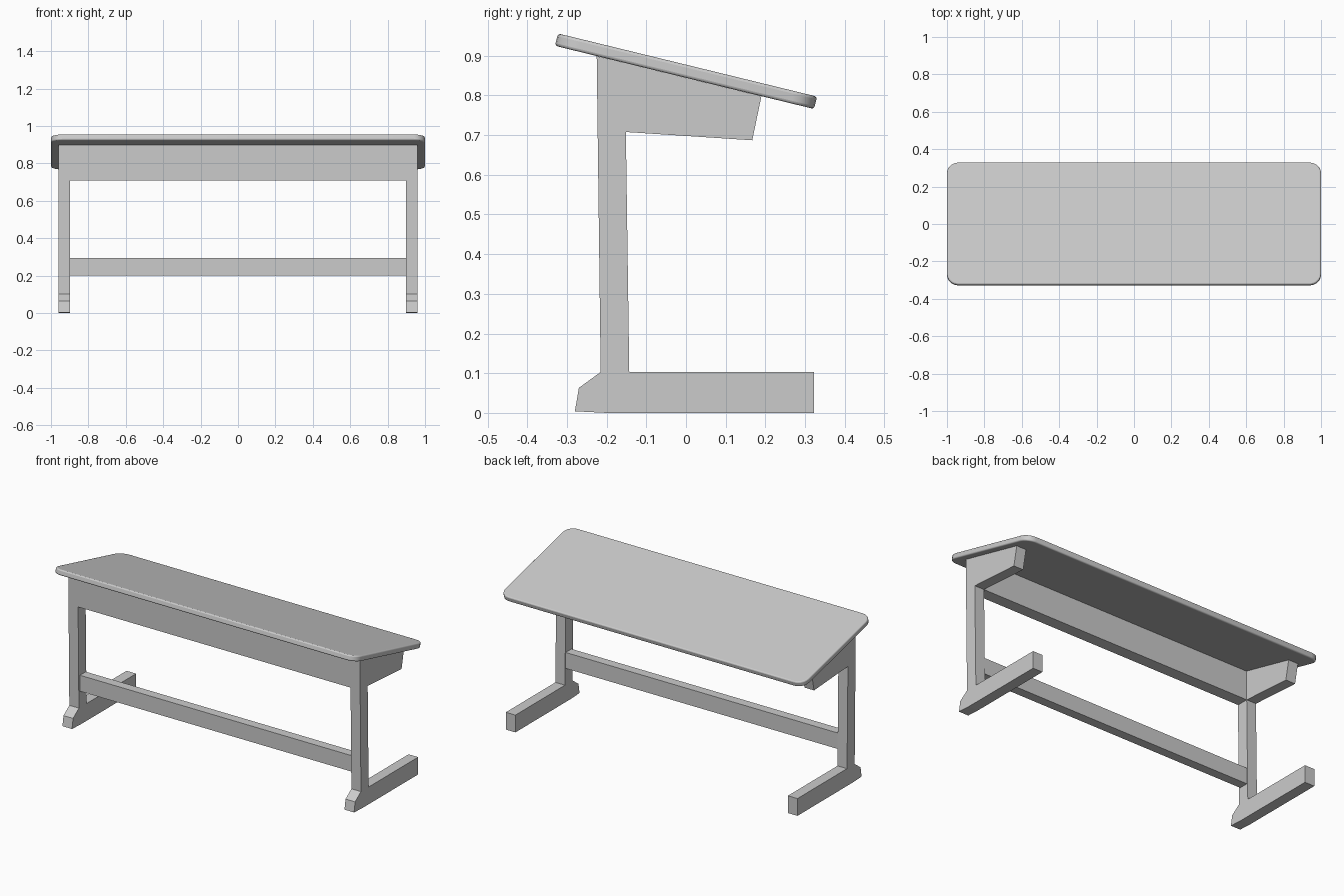
import bpy, bmesh
from math import radians, sin, cos, pi

if "Cube" in bpy.data.objects:
    bpy.data.objects.remove(bpy.data.objects["Cube"])


def extrude(name, profile, x0, x1):
    """Extrude a (y, z) profile along x between x0 and x1."""
    bm = bmesh.new()
    face = bm.faces.new([bm.verts.new((x0, y, z)) for y, z in profile])
    res = bmesh.ops.extrude_face_region(bm, geom=[face])
    verts = [g for g in res["geom"] if isinstance(g, bmesh.types.BMVert)]
    bmesh.ops.translate(bm, verts=verts, vec=(x1 - x0, 0, 0))
    bmesh.ops.recalc_face_normals(bm, faces=bm.faces)
    me = bpy.data.meshes.new(name)
    bm.to_mesh(me)
    bm.free()
    ob = bpy.data.objects.new(name, me)
    bpy.context.collection.objects.link(ob)
    return ob


# Side frames: foot, leg and top bracket, on both sides
foot = [(-0.28, 0.004), (-0.27, 0.063), (-0.215, 0.103), (0.323, 0.103), (0.323, 0.0), (-0.2, 0.0)]
leg = [(-0.215, 0.103), (-0.225, 0.899), (-0.154, 0.882), (-0.143, 0.103)]
bracket = [(-0.154, 0.708), (-0.154, 0.882), (0.19, 0.798), (0.167, 0.687)]
for side, label in ((-1, "left"), (1, "right")):
    for part, profile in (("foot", foot), ("leg", leg), ("bracket", bracket)):
        extrude(f"{label}_{part}", profile, side * 0.897, side * 0.96)

# Front panel and lower crossbar between the legs
extrude("front_panel", [(-0.2226, 0.708), (-0.225, 0.899), (-0.154, 0.882), (-0.1515, 0.708)], -0.897, 0.897)
extrude("crossbar", [(-0.205, 0.2), (-0.205, 0.295), (-0.15, 0.295), (-0.15, 0.2)], -0.897, 0.897)

# Tilted table top with rounded corners and softened rim
hx, hy, thick, r, n = 1.0, 0.336, 0.032, 0.06, 5
bm = bmesh.new()
outline = []
for k, (sx, sy) in enumerate(((1, 1), (-1, 1), (-1, -1), (1, -1))):
    for i in range(n + 1):
        a = pi / 2 * (k + i / n)
        outline.append(bm.verts.new((sx * (hx - r) + r * cos(a), sy * (hy - r) + r * sin(a), -thick / 2)))
base = bm.faces.new(outline)
res = bmesh.ops.extrude_face_region(bm, geom=[base])
bmesh.ops.translate(bm, verts=[g for g in res["geom"] if isinstance(g, bmesh.types.BMVert)], vec=(0, 0, thick))
bmesh.ops.recalc_face_normals(bm, faces=bm.faces)
me = bpy.data.meshes.new("table_top")
bm.to_mesh(me)
bm.free()
top = bpy.data.objects.new("table_top", me)
bpy.context.collection.objects.link(top)
top.location = (0, 0, 0.861)
top.rotation_euler = (radians(-13.7), 0, 0)
bev = top.modifiers.new("rim", "BEVEL")
bev.width = 0.007
bev.segments = 3
bev.limit_method = "ANGLE"
bev.angle_limit = radians(40)
bpy.context.view_layer.objects.active = top
top.select_set(True)
bpy.ops.object.shade_smooth_by_angle(angle=radians(40))
